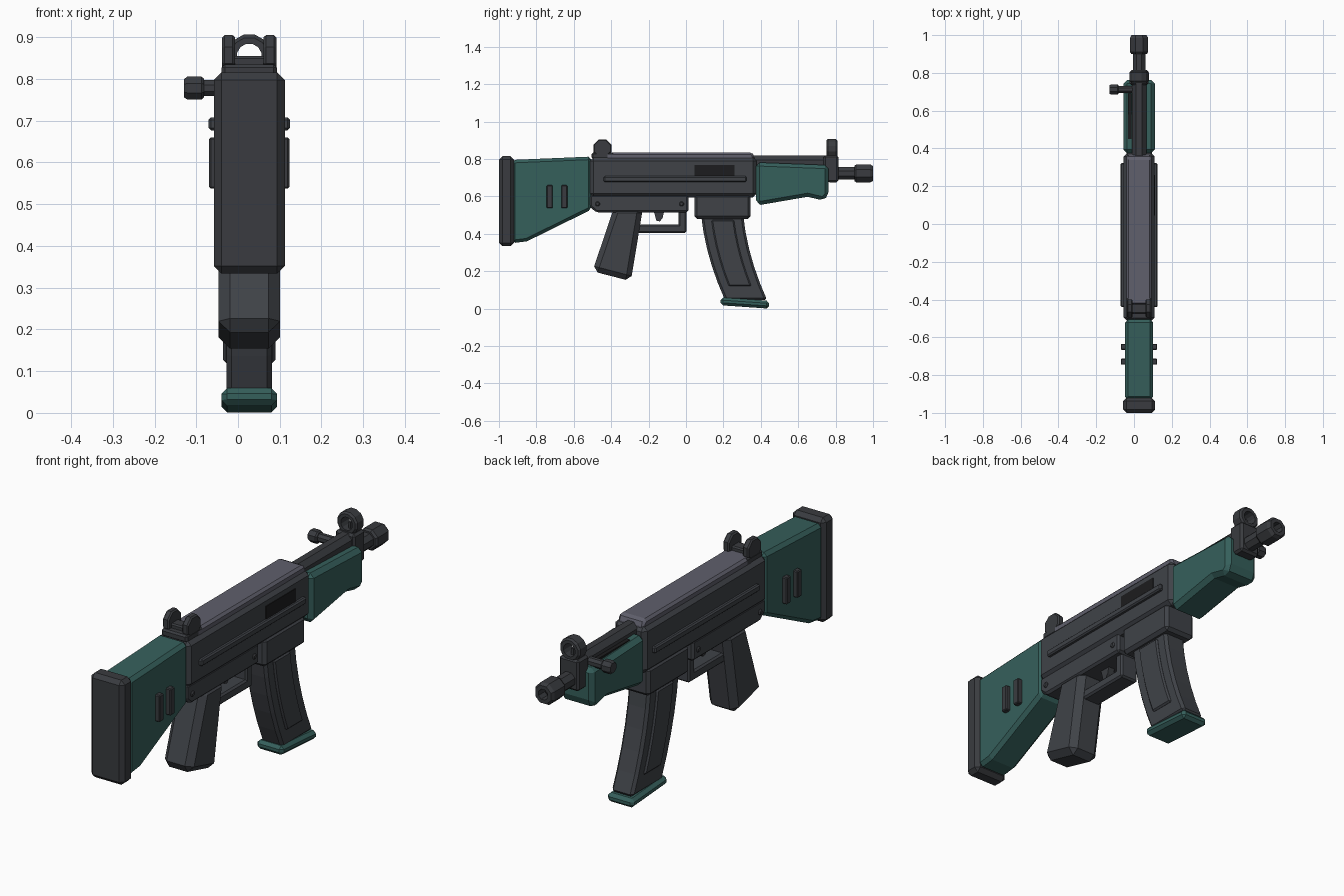
import bpy, bmesh, math
from mathutils import Matrix, Vector

cube = bpy.data.objects.get("Cube")
if cube:
    bpy.data.objects.remove(cube, do_unlink=True)

CX = 0.027  # centre plane of the body


def material(name, r, g, b):
    m = bpy.data.materials.new(name)
    m.use_nodes = True
    m.diffuse_color = (r, g, b, 1)
    m.node_tree.nodes["Principled BSDF"].inputs["Base Color"].default_value = (r, g, b, 1)
    return m


SLATE = material("slate metal", 0.05, 0.055, 0.064)
DARK = material("dark metal", 0.041, 0.044, 0.05)
GREEN = material("green furniture", 0.036, 0.115, 0.105)
VIOLET = material("violet grey cover", 0.115, 0.115, 0.15)
BLACK = material("black opening", 0.012, 0.012, 0.013)


def finish(name, bm, mat, bevel=0):
    bmesh.ops.recalc_face_normals(bm, faces=bm.faces)
    mesh = bpy.data.meshes.new(name)
    bm.to_mesh(mesh)
    bm.free()
    mesh.materials.append(mat)
    ob = bpy.data.objects.new(name, mesh)
    bpy.context.collection.objects.link(ob)
    if bevel:
        mod = ob.modifiers.new("edge bevel", "BEVEL")
        mod.width = bevel
        mod.segments = 1
        mod.limit_method = "ANGLE"
        mod.angle_limit = math.radians(35)
    return ob


def prism(name, profile, half, mat, bevel=0.0, x=CX):
    """Side profile of (y, z) points extruded across x."""
    bm = bmesh.new()
    face = bm.faces.new([bm.verts.new((x - half, y, z)) for y, z in profile])
    ext = bmesh.ops.extrude_face_region(bm, geom=[face])
    verts = [v for v in ext["geom"] if isinstance(v, bmesh.types.BMVert)]
    bmesh.ops.translate(bm, verts=verts, vec=(2 * half, 0, 0))
    return finish(name, bm, mat, bevel)


def box(name, y0, y1, z0, z1, half, mat, bevel=0.0, x=CX):
    return prism(name, [(y0, z0), (y1, z0), (y1, z1), (y0, z1)], half, mat, bevel, x)


def lathe(name, profile, centre, axis, mat, sides=8, closed=False):
    """Revolve (radius, distance) points around an axis through centre."""
    rot = Vector((0, 0, 1)).rotation_difference(Vector(axis)).to_matrix().to_4x4()
    frame = Matrix.Translation(centre) @ rot
    bm = bmesh.new()
    rings = []
    for r, d in profile:
        angles = [(i + 0.5) * math.tau / sides for i in range(sides)]
        rings.append([bm.verts.new(frame @ Vector((r * math.cos(a), r * math.sin(a), d)))
                      for a in angles])
    pairs = list(zip(rings, rings[1:]))
    if closed:
        pairs.append((rings[-1], rings[0]))
    else:
        bm.faces.new(rings[0])
        bm.faces.new(rings[-1])
    for a, b in pairs:
        for i in range(sides):
            j = (i + 1) % sides
            bm.faces.new((a[i], a[j], b[j], b[i]))
    return finish(name, bm, mat)


# Stock
box("butt_pad", -1.0, -0.92, 0.334, 0.815, 0.085, DARK, 0.018)
prism("stock", [(-0.93, 0.35), (-0.85, 0.36), (-0.505, 0.53), (-0.505, 0.813), (-0.93, 0.795)],
      0.074, GREEN, 0.016)
for side, label in ((1, "left"), (-1, "right")):
    for n, y in enumerate((-0.729, -0.65)):
        box(f"stock_rib_{label}_{n + 1}", y - 0.016, y + 0.016, 0.537, 0.66,
            0.014, DARK, 0.004, CX + side * 0.082)

# Receiver
box("receiver", -0.515, 0.377, 0.595, 0.81, 0.082, SLATE, 0.02)
prism("top_cover", [(-0.43, 0.79), (0.365, 0.79), (0.365, 0.82), (0.35, 0.836), (-0.43, 0.836)],
      0.066, VIOLET, 0.02)
prism("lower_receiver", [(-0.515, 0.61), (-0.515, 0.545), (-0.48, 0.515), (0.013, 0.515),
                         (0.013, 0.61)], 0.072, SLATE, 0.01)
box("magazine_well", 0.045, 0.345, 0.48, 0.61, 0.078, SLATE, 0.014)
box("ejection_port", 0.045, 0.26, 0.708, 0.767, 0.004, BLACK, 0, CX + 0.081)
for side, label in ((1, "left"), (-1, "right")):
    box(f"side_rail_{label}", -0.44, 0.323, 0.677, 0.708, 0.012, SLATE, 0.006, CX + side * 0.086)
    for n, y in enumerate((-0.473, -0.024)):
        lathe(f"pin_{label}_{n + 1}", [(0.013, 0.06), (0.013, 0.074), (0.008, 0.079)],
              (CX, y, 0.56), (side, 0, 0), DARK)

# Grip, trigger and guard
prism("grip", [(-0.385, 0.54), (-0.23, 0.54), (-0.295, 0.147), (-0.5, 0.2)], 0.074, SLATE, 0.028)
box("guard_bar", -0.28, 0.003, 0.405, 0.45, 0.045, SLATE, 0.008)
box("guard_post", -0.04, 0.003, 0.41, 0.53, 0.045, SLATE, 0.008)
prism("trigger", [(-0.175, 0.53), (-0.115, 0.53), (-0.125, 0.485), (-0.14, 0.466),
                  (-0.158, 0.47)], 0.016, DARK)


# Curved magazine
def magazine_profile(z_top, z_bottom, margin, steps=5):
    rear, front = [], []
    for i in range(steps + 1):
        z = z_top + (z_bottom - z_top) * i / steps
        t = (0.48 - z) / 0.415
        y = 0.083 + 0.05 * t + 0.067 * t * t
        rear.append((y + margin, z))
        front.append((y + 0.225 - margin, z))
    return rear + front[::-1]


prism("magazine", magazine_profile(0.5, 0.045, 0), 0.055, SLATE, 0.012)
prism("magazine_panel", magazine_profile(0.475, 0.12, 0.052), 0.063, SLATE, 0.007)
prism("magazine_base", [(0.185, 0.018), (0.445, 0.0), (0.445, 0.042), (0.185, 0.06)],
      0.067, GREEN, 0.014)

# Handguard
prism("handguard", [(0.375, 0.56), (0.40, 0.555), (0.65, 0.598), (0.735, 0.578), (0.762, 0.605),
                    (0.762, 0.767), (0.375, 0.782)], 0.083, GREEN, 0.02)
box("handle_slot", 0.45, 0.69, 0.765, 0.782, 0.009, BLACK, 0, CX - 0.049)

# Gas tube, barrel and muzzle
lathe("gas_tube", [(0.041, 0.33), (0.041, 0.76)], (CX, 0, 0.78), (0, 1, 0), DARK)
lathe("barrel", [(0.036, 0.7), (0.036, 0.91)], (CX, 0, 0.723), (0, 1, 0), DARK)
lathe("muzzle", [(0.044, 0.9), (0.052, 0.91), (0.052, 0.985), (0.043, 1.0), (0.025, 1.0),
                 (0.025, 0.95)], (CX, 0, 0.723), (0, 1, 0), DARK)
lathe("muzzle_bore", [(0.024, 0.945), (0.024, 0.955)], (CX, 0, 0.723), (0, 1, 0), BLACK)

# Charging handle
lathe("handle_rod", [(0.021, 0), (0.021, 0.12)], (CX, 0.712, 0.778), (-1, 0, 0), DARK)
lathe("handle_knob", [(0.024, 0.108), (0.03, 0.115), (0.03, 0.148), (0.024, 0.156)],
      (CX, 0.712, 0.778), (-1, 0, 0), DARK)

# Front sight
prism("front_sight_block", [(0.735, 0.70), (0.76, 0.675), (0.815, 0.675), (0.815, 0.82),
                            (0.735, 0.82)], 0.05, DARK, 0.01)
lathe("front_sight_ring", [(0.045, 0.75), (0.053, 0.758), (0.053, 0.802), (0.045, 0.81),
                           (0.03, 0.81), (0.03, 0.75)], (CX, 0, 0.855), (0, 1, 0), DARK, 12, True)
box("front_sight_post", 0.772, 0.788, 0.815, 0.855, 0.006, DARK)

# Rear sight
box("rear_sight_base", -0.505, -0.385, 0.80, 0.835, 0.066, DARK, 0.008)
box("rear_sight_bridge", -0.475, -0.42, 0.82, 0.855, 0.05, DARK, 0.006)
for side, label in ((1, "left"), (-1, "right")):
    lathe(f"rear_sight_ear_{label}",
          [(0.046, 0.034), (0.052, 0.04), (0.052, 0.059), (0.046, 0.065)],
          (CX, -0.447, 0.857), (side, 0, 0), DARK)
